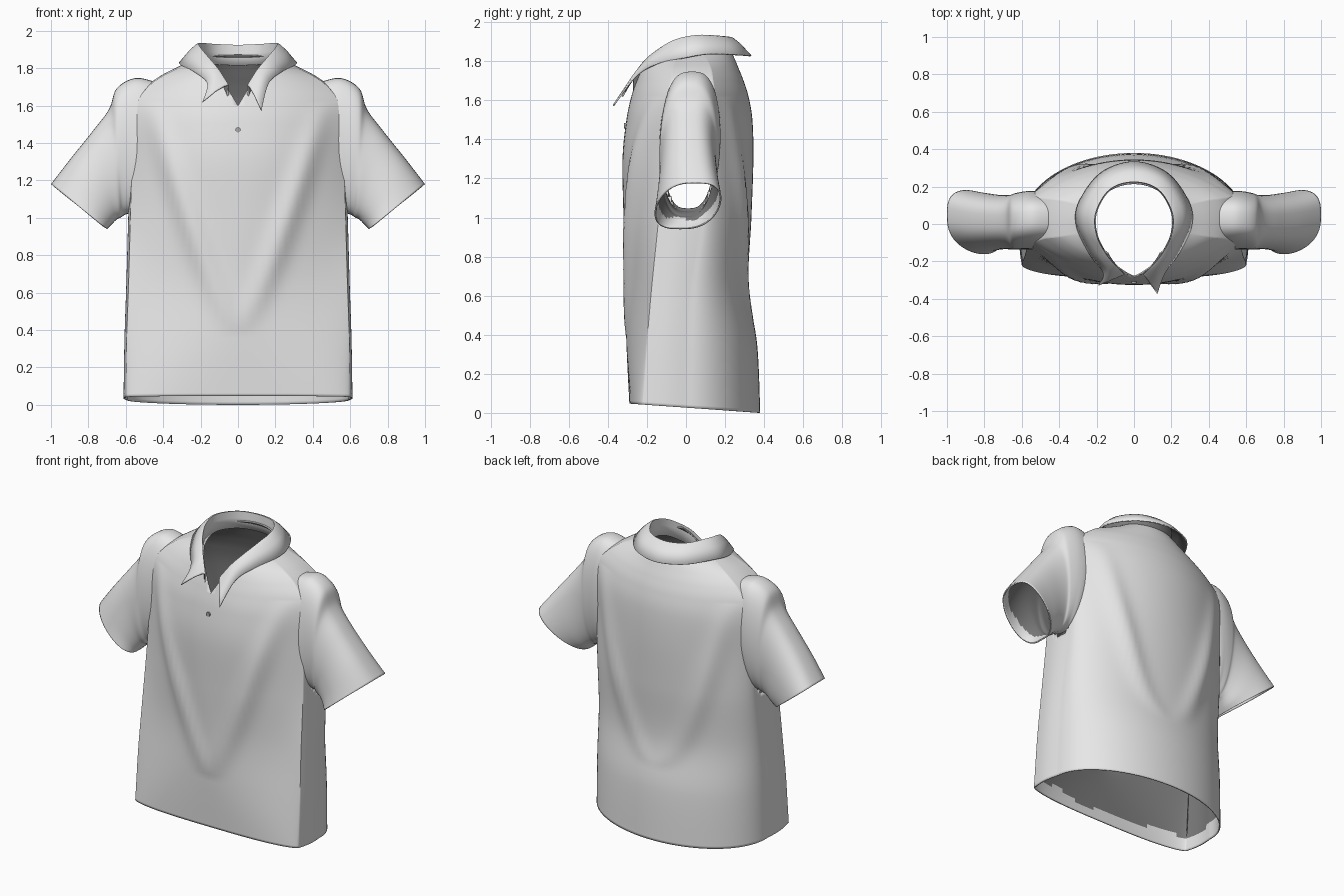
import bpy, bmesh, math
from mathutils import Vector

if "Cube" in bpy.data.objects:
    bpy.data.objects.remove(bpy.data.objects["Cube"])


def material(name, value):
    m = bpy.data.materials.new(name)
    m.use_nodes = True
    colour = (value, value, value, 1)
    m.diffuse_color = colour
    m.node_tree.nodes["Principled BSDF"].inputs["Base Color"].default_value = colour
    return m


cloth = material("light_grey_cloth", 0.8)
lining = material("dark_grey_lining", 0.2)
button_grey = material("button_grey", 0.4)


def spline(keys, steps):
    """Smooth interpolation through rows of numbers."""
    out = []
    last = len(keys) - 1
    for i in range(last):
        a, b, c, d = (keys[max(0, min(last, i + o))] for o in (-1, 0, 1, 2))
        for s in range(steps):
            t = s / steps
            out.append([q + t / 2 * (r - p + t * (2 * p - 5 * q + 4 * r - w + t * (3 * (q - r) + w - p)))
                        for p, q, r, w in zip(a, b, c, d)])
    return out + [list(keys[-1])]


def loft(rows, closed):
    """Mesh a grid of points into a sheet or a tube."""
    bm = bmesh.new()
    grid = [[bm.verts.new(p) for p in row] for row in rows]
    n = len(grid[0])
    for lo, hi in zip(grid, grid[1:]):
        for c in range(n if closed else n - 1):
            d = (c + 1) % n
            bm.faces.new((lo[c], lo[d], hi[d], hi[c]))
    return bm


def cloth_part(name, bm, facing=None, mirror=False):
    """Cloth with a dark inside; where facing(centre) holds the inside stays light."""
    for f in bm.faces:
        if facing and facing(f.calc_center_median()):
            f.material_index = 2
    mesh = bpy.data.meshes.new(name)
    bm.to_mesh(mesh)
    bm.free()
    obj = bpy.data.objects.new(name, mesh)
    bpy.context.collection.objects.link(obj)
    for m in (cloth, lining, cloth, cloth):
        mesh.materials.append(m)
    solid = obj.modifiers.new("thickness", "SOLIDIFY")
    solid.thickness = .008
    solid.offset = -1
    solid.material_offset = 1
    if mirror:
        obj.modifiers.new("mirror", "MIRROR").use_mirror_merge = False
    bpy.ops.object.select_all(action="DESELECT")
    obj.select_set(True)
    bpy.context.view_layer.objects.active = obj
    bpy.ops.object.shade_smooth_by_angle(angle=math.radians(50))


# Draped body: height, half width, front, front corner, back corner, back,
# front fullness and roundness, back fullness and roundness, tilt
BODY = [
    (.027, .6, -.29, -.22, 0, .38, 3, .6, 2, .5, -.07),
    (.35, .595, -.305, -.2, .01, .365, 1.8, .85, 2, .5, -.02),
    (.65, .585, -.31, -.175, .03, .32, 1.5, 1, 2, .5, 0),
    (1.0, .575, -.32, -.14, .09, .335, 2, 1, 2, .6, 0),
    (1.3, .565, -.325, -.12, .13, .345, 2.3, 1, 2, .8, 0),
    (1.5, .555, -.305, -.115, .15, .34, 2.2, 1, 2, .9, 0),
    (1.62, .535, -.28, -.1, .15, .32, 2, 1, 2, 1, 0),
    (1.70, .48, -.255, -.08, .14, .295, 2, 1, 2, 1, 0),
    (1.76, .4, -.235, -.07, .13, .27, 2, 1, 2, 1, .01),
    (1.81, .3, -.215, -.05, .1, .245, 2, .8, 2, .8, .05),
    (1.85, .215, -.2, -.03, .04, .22, 2, .5, 2, .5, .1),
]


def swag(x, z, low, power):
    """Soft fold hanging from the shoulders to the belly."""
    if not low < z < 1.62:
        return 0
    t = (z - low) / (1.62 - low)
    return .035 * math.sin(math.pi * t) ** .8 * math.exp(-((x - .46 * t ** power) / .065) ** 2)


def body_ring(key):
    z, a, yf, cf, cb, yb, pf, qf, pb, qb, k = key
    half = []
    n = 24
    for i in range(n):
        u = math.sin(i / n * math.pi / 2)
        half.append((a * u, cf + (yf - cf) * (1 - u ** pf) ** qf - swag(a * u, z, .38, .8)))
    for i in range(n + 1):
        s = i / n
        half.append((a + .012 * math.sin(math.pi * s), cf + (cb - cf) * s))
    for i in reversed(range(n)):
        u = math.sin(i / n * math.pi / 2)
        half.append((a * u, cb + (yb - cb) * (1 - u ** pb) ** qb + .8 * swag(a * u, z, .48, .5)))
    ring = half + [(-x, y) for x, y in reversed(half[1:-1])]
    return [Vector((x, y, z + k * y)) for x, y in ring]


bm = loft([body_ring(k) for k in spline(BODY, 12)], True)

# Open placket at the throat
for side in (1, -1):
    near = [f for f in bm.faces if f.calc_center_median().y < 0 and f.calc_center_median().z > 1.5]
    geom = list({e for f in near for e in f.edges} | {v for f in near for v in f.verts}) + near
    bmesh.ops.bisect_plane(bm, geom=geom, plane_co=(0, 0, 1.6), plane_no=(side, 0, -.6))
cut = []
for f in bm.faces:
    c = f.calc_center_median()
    throat = c.y < 0 and abs(c.x) < .6 * (c.z - 1.6)
    armhole = abs(c.x) > .45 and ((c.y - .015) / .135) ** 2 + ((c.z - 1.35) / .35) ** 2 < 1
    if throat or armhole:
        cut.append(f)
bmesh.ops.delete(bm, geom=cut, context="FACES")
cloth_part("shirt_body", bm,
           lambda c: c.z < .13 + .03 * math.sin(11 * c.x) * math.sin(5 * c.x + 9 * c.y))

# Sleeve: top x, top z, underside x, underside z, top y, underside y, half depth
SLEEVE = [
    (.36, 1.69, .55, 1.04, .03, .01, .14),
    (.47, 1.735, .575, 1.025, .03, .01, .155),
    (.56, 1.745, .595, 1.02, .03, .01, .155),
    (.65, 1.69, .615, 1.01, .02, .01, .15),
    (.69, 1.58, .63, 1.0, .02, 0, .145),
    (.78, 1.46, .65, .99, .02, 0, .145),
    (.90, 1.31, .68, .96, .03, -.01, .155),
    (1.0, 1.18, .70, .94, .05, -.03, .165),
]


def sleeve_ring(key):
    tx, tz, bx, bz, ty, by, h = key
    top, low = Vector((tx, ty, tz)), Vector((bx, by, bz))
    ring = []
    for i in range(56):
        t = i / 56 * math.tau
        s = math.copysign(abs(math.sin(t)) ** .7, math.sin(t))
        ring.append((top + low) / 2 + math.cos(t) * (top - low) / 2 + Vector((0, -h * s, 0)))
    return ring


cloth_part("sleeves", loft([sleeve_ring(k) for k in spline(SLEEVE, 8)], True),
           lambda c: .625 * c.x - .78 * c.z > -.36 + .015 * math.sin(40 * c.y), mirror=True)

# Collar from back to front point: fold line, then outer edge
COLLAR = [
    (0, .225, 1.925, 0, .335, 1.83),
    (.13, .185, 1.93, .18, .275, 1.835),
    (.205, .06, 1.935, .295, .12, 1.84),
    (.2, -.06, 1.91, .31, -.01, 1.82),
    (.15, -.16, 1.85, .24, -.16, 1.785),
    (.1, -.22, 1.79, .165, -.265, 1.72),
    (.05, -.27, 1.71, .125, -.375, 1.575),
]
right = [(-a, b, c, -d, e, f) for a, b, c, d, e, f in COLLAR[1:]]
right[-1] = right[-1][:3] + (-.19, -.33, 1.62)
rows = []
for key in spline(COLLAR[::-1] + right, 6):
    fold, edge = Vector(key[:3]), Vector(key[3:])
    base = Vector((fold.x * .97, fold.y * .97, fold.z - .11))
    lip = fold.lerp(edge, .15) + Vector((0, 0, .01))
    mid = fold.lerp(edge, .5) + Vector((0, 0, .012))
    rows.append([base, base.lerp(fold, .6), fold, lip, mid, edge])
cloth_part("collar", loft(rows, False))

# Button below the placket
bpy.ops.mesh.primitive_cylinder_add(vertices=20, radius=.014, depth=.012,
                                    location=(0, -.312, 1.47), rotation=(math.pi / 2, 0, 0))
button = bpy.context.object
button.name = "button"
button.data.materials.append(button_grey)
